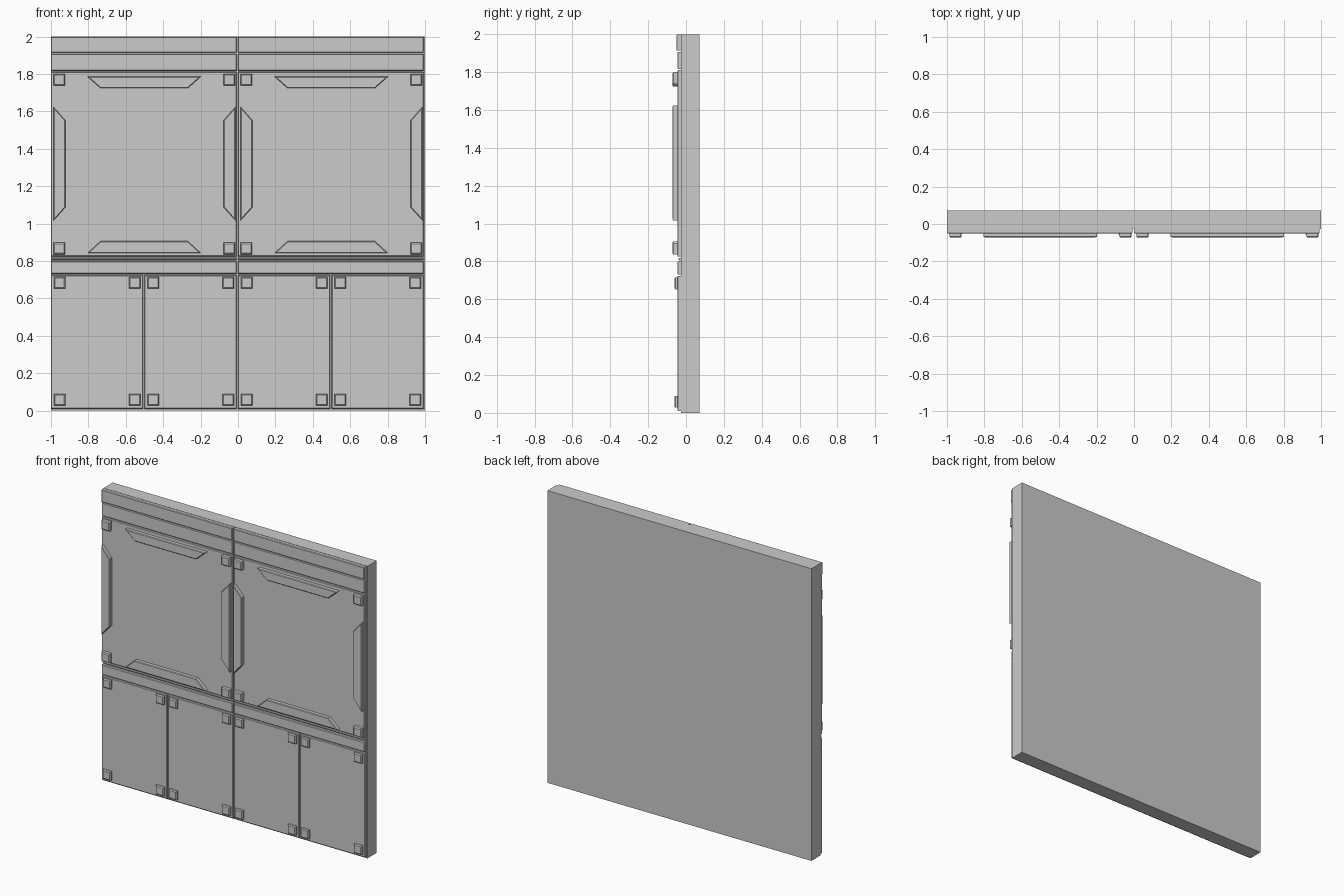
import bpy, bmesh

if "Cube" in bpy.data.objects:
    bpy.data.objects.remove(bpy.data.objects["Cube"])

BACK, WALL, FACE, TRIM = 0.072, -0.027, -0.046, -0.072


def prism(name, pts, y_back, y_front, chamfer=0.0, copies=1, step=1.0):
    """Extrude an (x, z) outline towards -y, chamfer its front rim, repeat along x."""
    bm = bmesh.new()
    face = bm.faces.new([bm.verts.new((x, y_back, z)) for x, z in pts])
    ext = bmesh.ops.extrude_face_region(bm, geom=[face])["geom"]
    front = [v for v in ext if isinstance(v, bmesh.types.BMVert)]
    for v in front:
        v.co.y = y_front
    bmesh.ops.recalc_face_normals(bm, faces=bm.faces)
    if chamfer:
        rim = [e for e in bm.edges if all(v in front for v in e.verts)]
        bmesh.ops.bevel(bm, geom=rim, offset=chamfer, segments=1, affect='EDGES')
    bmesh.ops.recalc_face_normals(bm, faces=bm.faces)
    mesh = bpy.data.meshes.new(name)
    bm.to_mesh(mesh)
    bm.free()
    obj = bpy.data.objects.new(name, mesh)
    bpy.context.collection.objects.link(obj)
    if copies > 1:
        arr = obj.modifiers.new("repeat", 'ARRAY')
        arr.count = copies
        arr.use_relative_offset = False
        arr.use_constant_offset = True
        arr.constant_offset_displace = (step, 0, 0)
    return obj


def rect(x0, x1, z0, z1):
    return [(x0, z0), (x1, z0), (x1, z1), (x0, z1)]


# Backing slab
prism("wall_slab", rect(-1, 1, 0, 2), BACK, WALL)

# Panels, repeated for both halves
L, R = -1.0, -0.008
for name, z0, z1, y in (
        ("top_band", 1.914, 1.998, -0.051),
        ("upper_band", 1.817, 1.908, FACE),
        ("main_panel", 0.825, 1.811, FACE),
        ("seam_strip", 0.806, 0.818, -0.040),
        ("middle_band", 0.731, 0.799, FACE)):
    prism(name, rect(L, R, z0, z1), WALL, y, 0.004, 2)

# Four lower panels
prism("lower_panel", rect(-1, -0.507, 0.01, 0.724), WALL, FACE, 0.004, 4, 0.5)

# Corner studs on the main panels
for side, x in (("left", -0.986), ("right", -0.078)):
    for level, z in (("top", 1.738), ("bottom", 0.836)):
        prism(f"{level}_{side}_stud", rect(x, x + 0.062, z, z + 0.062),
              FACE, TRIM, 0.006, 2)

# Corner studs on the lower panels
for side, x in (("left", -0.985), ("right", -0.583)):
    for level, z in (("top", 0.653), ("bottom", 0.028)):
        prism(f"lower_{level}_{side}_stud", rect(x, x + 0.062, z, z + 0.062),
              FACE, -0.062, 0.006, 4, 0.5)

# Trapezoid trims around the main panels
for name, outer, inner in (("top_trim", 1.786, 1.724), ("bottom_trim", 0.842, 0.906)):
    prism(name, [(-0.805, outer), (-0.198, outer), (-0.268, inner), (-0.735, inner)],
          FACE, TRIM, 0.004, 2)
for name, outer, inner in (("left_trim", -0.986, -0.923), ("right_trim", -0.014, -0.077)):
    prism(name, [(outer, 1.017), (outer, 1.624), (inner, 1.552), (inner, 1.087)],
          FACE, TRIM, 0.004, 2)
